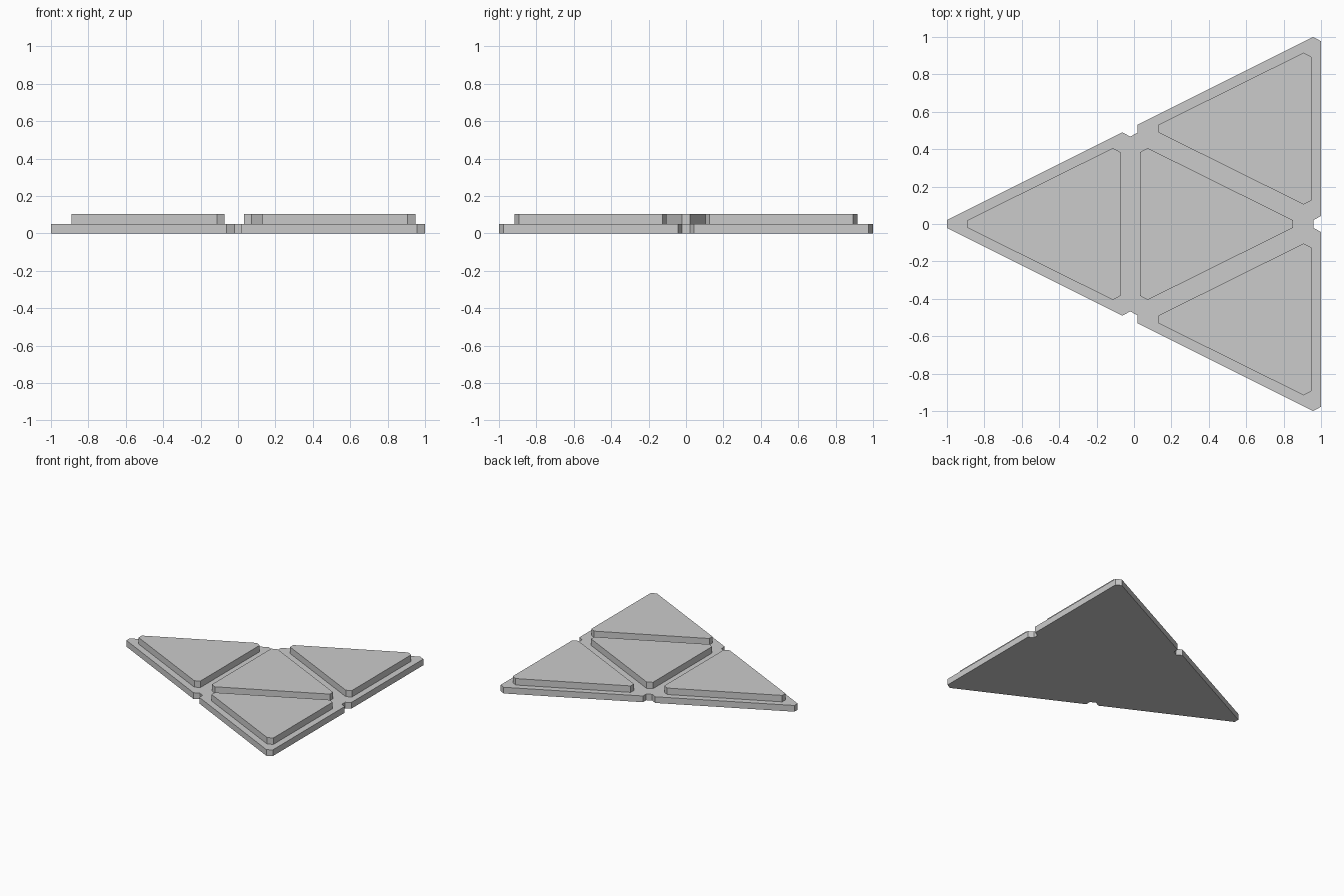
import bpy, bmesh

if "Cube" in bpy.data.objects:
    bpy.data.objects.remove(bpy.data.objects["Cube"])

BASE_H, TOP_H = 0.051, 0.104


def prism(name, points, z0, z1):
    """Extrude a flat outline from z0 up to z1."""
    bm = bmesh.new()
    face = bm.faces.new([bm.verts.new((x, y, z0)) for x, y in points])
    ext = bmesh.ops.extrude_face_region(bm, geom=[face], use_keep_orig=True)
    verts = [g for g in ext["geom"] if isinstance(g, bmesh.types.BMVert)]
    bmesh.ops.translate(bm, verts=verts, vec=(0, 0, z1 - z0))
    bmesh.ops.recalc_face_normals(bm, faces=bm.faces)
    mesh = bpy.data.meshes.new(name)
    bm.to_mesh(mesh)
    bm.free()
    obj = bpy.data.objects.new(name, mesh)
    bpy.context.collection.objects.link(obj)


def blunt_triangle(half):
    """Full symmetric outline from the points on the +y side."""
    return half + [(x, -y) for x, y in reversed(half)]


# Blunt-cornered triangle outlines, pointing toward -x
slab = blunt_triangle([(-1.0, 0.021), (-0.062, 0.49), (-0.02, 0.467)])
pad = blunt_triangle([(-0.889, 0.021), (-0.113, 0.406), (-0.072, 0.384)])

# Three corner tiles and one flipped centre tile: (name, flip, dx, dy)
tiles = [("left", 1, 0, 0), ("back_right", 1, 1.02, 0.51),
         ("front_right", 1, 1.02, -0.51), ("centre", -1, -0.04, 0)]
for label, flip, dx, dy in tiles:
    def place(outline):
        return [(flip * x + dx, y + dy) for x, y in outline]
    prism(label + "_base_slab", place(slab), 0, BASE_H)
    prism(label + "_raised_panel", place(pad), BASE_H, TOP_H)
